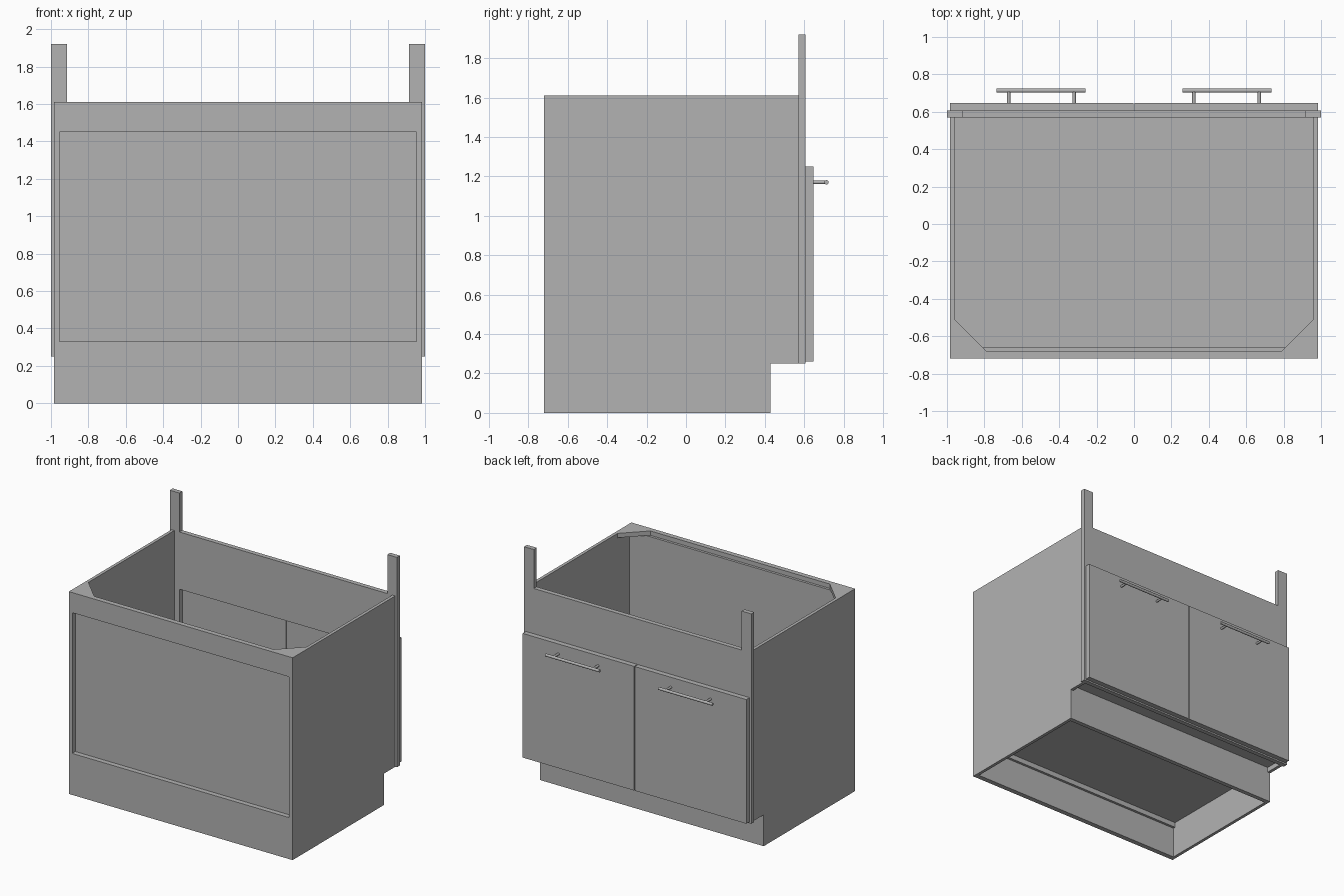
import bpy
import bmesh
from math import radians

cube = bpy.data.objects.get("Cube")
if cube:
    bpy.data.objects.remove(cube, do_unlink=True)

GREY = (0.45, 0.45, 0.45, 1)
mat = bpy.data.materials.new("cabinet grey")
mat.use_nodes = True
mat.diffuse_color = GREY
mat.node_tree.nodes["Principled BSDF"].inputs["Base Color"].default_value = GREY


def prism(name, outline, axis, lo, hi):
    """Extrude a 2D outline along an axis from lo to hi."""
    def place(p, d):
        return {"x": (d, *p), "y": (p[0], d, p[1]), "z": (*p, d)}[axis]
    bm = bmesh.new()
    ends = [[bm.verts.new(place(p, d)) for p in outline] for d in (lo, hi)]
    n = len(outline)
    for ring in ends:
        bm.faces.new(ring)
    for i in range(n):
        j = (i + 1) % n
        bm.faces.new((ends[0][i], ends[0][j], ends[1][j], ends[1][i]))
    bmesh.ops.recalc_face_normals(bm, faces=bm.faces)
    mesh = bpy.data.meshes.new(name)
    bm.to_mesh(mesh)
    bm.free()
    mesh.materials.append(mat)
    ob = bpy.data.objects.new(name, mesh)
    bpy.context.collection.objects.link(ob)
    return ob


def box(name, x, y, z):
    return prism(name, [(x[0], y[0]), (x[1], y[0]), (x[1], y[1]), (x[0], y[1])], "z", *z)


def rod(name, centre, radius, length, rotation):
    bpy.ops.mesh.primitive_cylinder_add(vertices=20, radius=radius, depth=length,
                                        location=centre, rotation=rotation)
    ob = bpy.context.object
    ob.name = name
    ob.data.materials.append(mat)
    bpy.ops.object.shade_smooth_by_angle(angle=radians(40))


# Main levels of the cabinet
SIDE, INNER = 0.985, 0.96
BACK, FRAME, DOOR, DOOR_FACE = -0.72, 0.57, 0.607, 0.648
KICK, TOP = 0.43, 1.61
KICK_TOP, FLOOR, FLOOR_TOP = 0.25, 0.29, 0.33

# Recessed panel framed by rails and narrow stiles
box("lower_rail", (-INNER, INNER), (BACK, -0.68), (0, FLOOR_TOP))
box("upper_rail", (-INNER, INNER), (BACK, -0.68), (1.45, TOP))
box("recessed_panel", (-INNER, INNER), (-0.68, -0.66), (KICK_TOP, 1.575))

# Floor and toe kick
box("floor", (-INNER, INNER), (-0.66, FRAME), (FLOOR, FLOOR_TOP))
box("toe_kick", (-INNER, INNER), (KICK - 0.035, KICK), (0, FLOOR))

# Rails of the face frame
box("frame_top_rail", (-0.915, 0.915), (FRAME, DOOR), (1.155, TOP))
box("frame_bottom_rail", (-0.915, 0.915), (FRAME, DOOR), (KICK_TOP, FLOOR_TOP))

for label, s in (("left", 1), ("right", -1)):
    # Side panel notched for the toe kick
    side = [(BACK, 0), (KICK, 0), (KICK, KICK_TOP), (FRAME, KICK_TOP), (FRAME, TOP), (BACK, TOP)]
    prism(label + "_side_panel", side, "x", s * INNER, s * SIDE)
    box(label + "_recess_stile", (s * 0.955, s * INNER), (BACK, -0.68), (FLOOR_TOP, 1.45))

    # Corner brace flush with the top
    brace = [(s * INNER, -0.51), (s * INNER, -0.68), (s * 0.79, -0.68)]
    prism(label + "_corner_brace", brace, "z", 1.575, TOP)

    # Tall frame post
    box(label + "_frame_post", (s * 0.915, s * 1.0), (FRAME, DOOR), (KICK_TOP, 1.92))

    # Door with bar handle
    box(label + "_door", (s * 0.003, s * SIDE), (DOOR, DOOR_FACE), (0.262, 1.25))
    rod(label + "_handle_bar", (s * 0.497, 0.713, 1.17), 0.011, 0.475, (0, radians(90), 0))
    for x in (0.32, 0.67):
        rod(label + "_handle_stem", (s * x, 0.68, 1.17), 0.009, 0.07, (radians(90), 0, 0))
